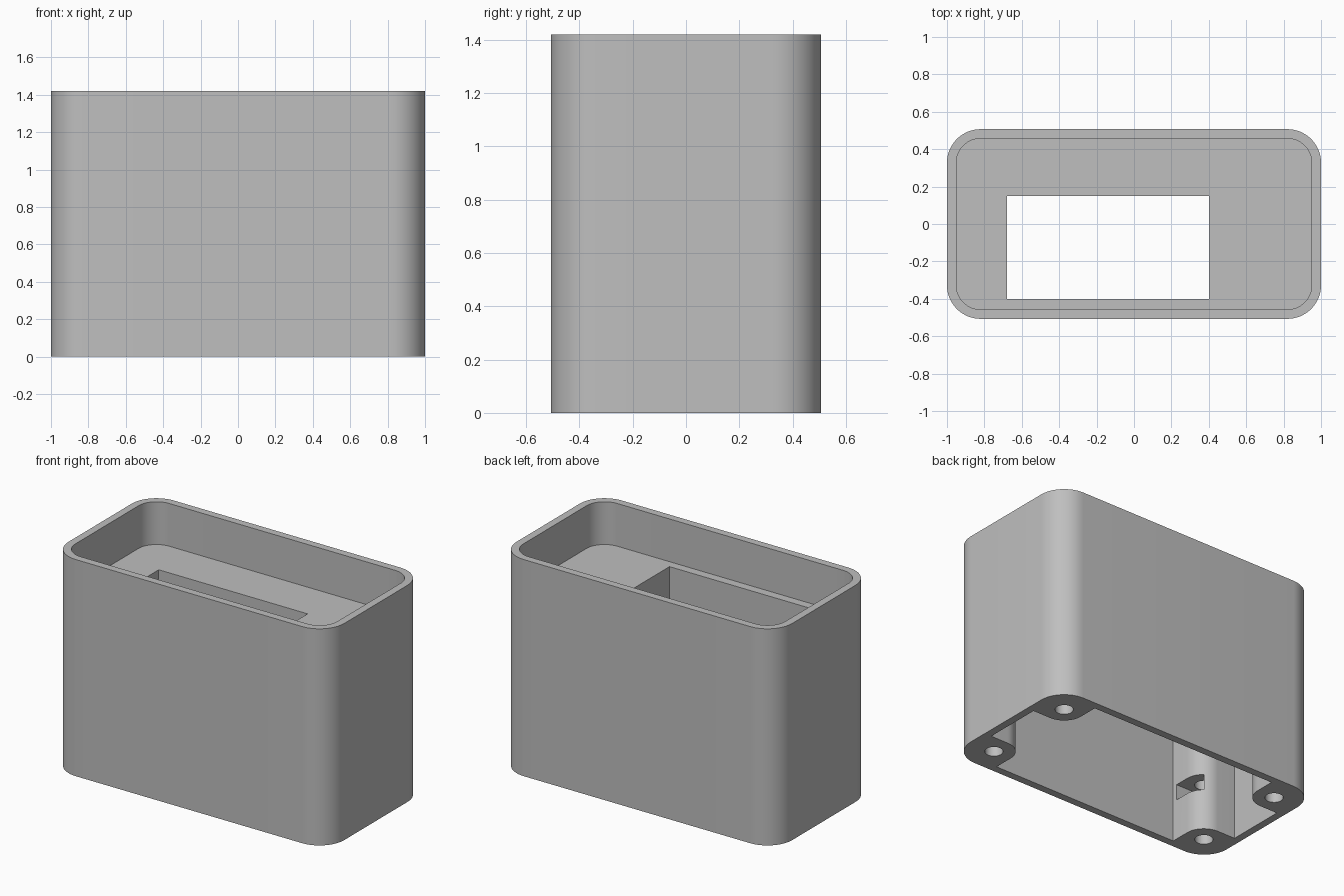
import bpy, bmesh
from math import cos, sin, pi, radians

cube = bpy.data.objects.get("Cube")
if cube:
    bpy.data.objects.remove(cube, do_unlink=True)

HALF_X, HALF_Y, HEIGHT = 1.0, 0.507, 1.42
RADIUS, WALL = 0.18, 0.05
FLOOR_TOP, FLOOR_BOTTOM = 1.14, 0.8
BOSS = RADIUS - WALL                            # boss radius, concentric with corners
CX, CY = HALF_X - RADIUS, HALF_Y - RADIUS       # screw centres

grey = bpy.data.materials.new("light grey plastic")
grey.use_nodes = True
color = (0.52, 0.52, 0.52, 1)
grey.diffuse_color = color
grey.node_tree.nodes["Principled BSDF"].inputs["Base Color"].default_value = color


def arc(cx, cy, r, start, end, steps=16):
    angles = [start + (end - start) * i / steps for i in range(steps + 1)]
    return [(cx + r * cos(a), cy + r * sin(a)) for a in angles]


def four_corners(corner):
    """Mirror the outline of the +x +y corner into a closed loop."""
    loop = []
    for sx, sy in ((1, 1), (-1, 1), (-1, -1), (1, -1)):
        pts = [(sx * x, sy * y) for x, y in corner]
        loop += pts if sx * sy > 0 else pts[::-1]
    return loop


def prism(name, outline, z0, z1):
    bm = bmesh.new()
    face = bm.faces.new([bm.verts.new((x, y, z0)) for x, y in outline])
    top = bmesh.ops.extrude_face_region(bm, geom=[face])["geom"]
    bmesh.ops.translate(bm, vec=(0, 0, z1 - z0),
                        verts=[v for v in top if isinstance(v, bmesh.types.BMVert)])
    bmesh.ops.recalc_face_normals(bm, faces=bm.faces)
    mesh = bpy.data.meshes.new(name)
    bm.to_mesh(mesh)
    bm.free()
    mesh.materials.append(grey)
    obj = bpy.data.objects.new(name, mesh)
    bpy.context.collection.objects.link(obj)
    return obj


def cut(body, name, outline, z0, z1):
    cutter = prism(name, outline, z0, z1)
    cutter.hide_render = True
    mod = body.modifiers.new(name, "BOOLEAN")
    mod.operation = "DIFFERENCE"
    mod.solver = "EXACT"
    mod.object = cutter
    bpy.context.view_layer.objects.active = body
    bpy.ops.object.modifier_apply(modifier=mod.name)
    bpy.data.objects.remove(cutter, do_unlink=True)


# Outer housing with rounded corners
housing = prism("housing", four_corners(arc(CX, CY, RADIUS, 0, pi / 2)), 0, HEIGHT)

# Upper recess with a thin rim
cut(housing, "recess", four_corners(arc(CX, CY, BOSS, 0, pi / 2)), FLOOR_TOP, HEIGHT + 0.1)

# Lower cavity, leaving a rounded screw boss in each corner
notch = ([(HALF_X - WALL, CY - BOSS)]
         + arc(CX, CY, BOSS, -pi / 2, -pi)
         + [(CX - BOSS, HALF_Y - WALL)])
cut(housing, "cavity", four_corners(notch), -0.1, FLOOR_BOTTOM)

# Rectangular window through the floor
cut(housing, "window", [(-0.68, -0.4), (0.4, -0.4), (0.4, 0.15), (-0.68, 0.15)],
    FLOOR_BOTTOM - 0.1, FLOOR_TOP + 0.1)

# Screw holes and side-loading nut slots in the bosses
slot = [(0.2, -0.1), (0.2, 0.1), (-0.058, 0.1), (-0.115, 0), (-0.058, -0.1)]
for sx in (1, -1):
    for sy in (1, -1):
        hole = arc(sx * CX, sy * CY, 0.055, 0, 2 * pi, 32)[:-1]
        cut(housing, "screw_hole", hole, -0.1, 0.6)
        cut(housing, "nut_slot", [(sx * (CX - x), sy * CY + y) for x, y in slot], 0.27, 0.375)

# Smooth the rounded walls, keep the edges crisp
bpy.ops.object.select_all(action="DESELECT")
housing.select_set(True)
bpy.context.view_layer.objects.active = housing
bpy.ops.object.shade_smooth_by_angle(angle=radians(30))
